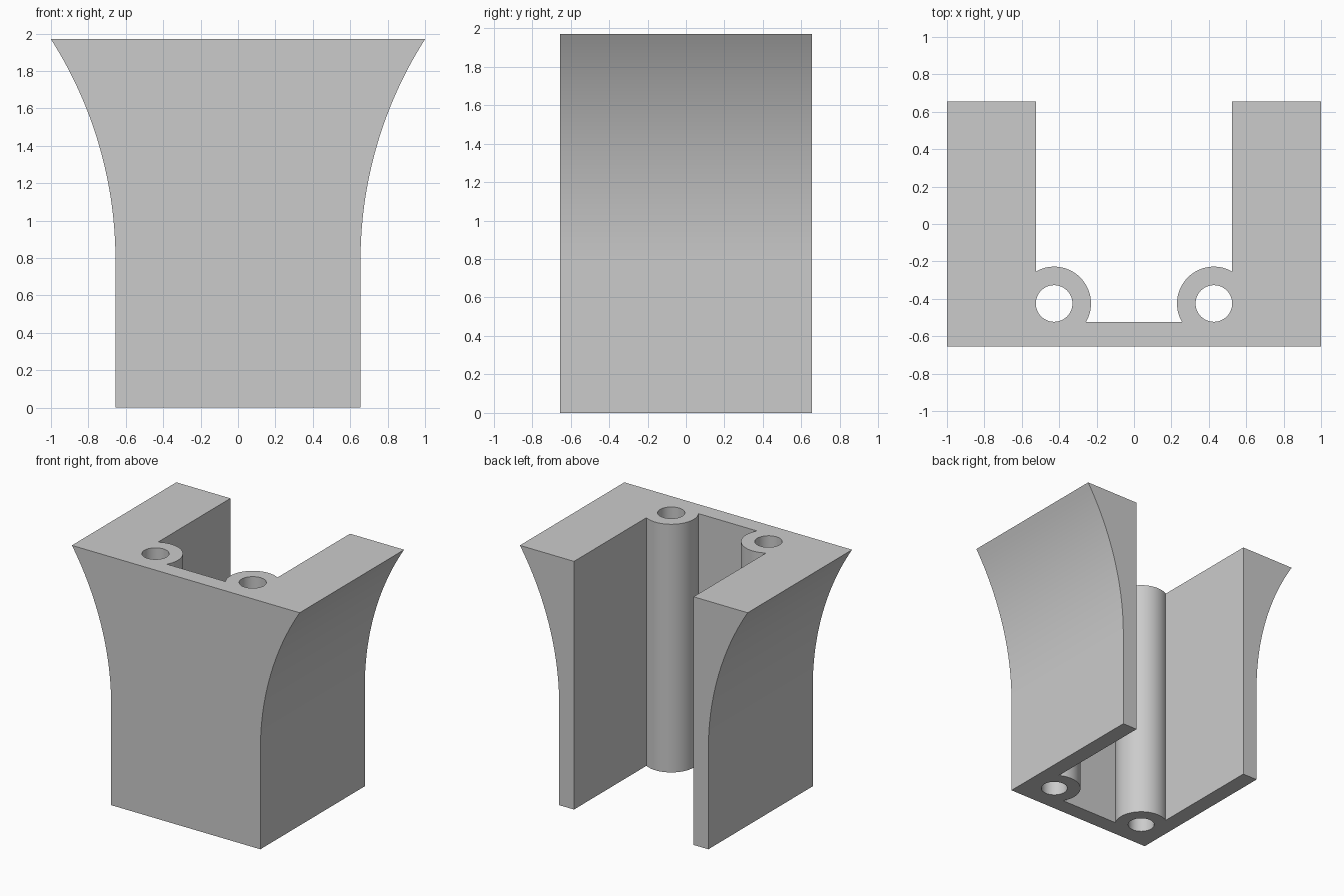
import bpy, bmesh
from math import sin, cos, asin, acos, pi, sqrt
from mathutils import Vector

default = bpy.data.objects.get("Cube")
if default:
    bpy.data.objects.remove(default, do_unlink=True)

HEIGHT, HALF = 1.97, 0.655            # overall height, half width of the base
INNER = 0.525                         # inner face of the walls
POST_X, POST_Y = 0.427, -0.425        # screw post centre
POST_R, HOLE_R = 0.197, 0.098
FLARE_Z, FLARE_R = 0.787, 2.2         # start and radius of the flared sides

grey = bpy.data.materials.new("light grey")
grey.use_nodes = True
colour = (0.6, 0.6, 0.6, 1)
grey.diffuse_color = colour
grey.node_tree.nodes["Principled BSDF"].inputs["Base Color"].default_value = colour


def prism(name, outline, direction):
    """Extrude a closed outline of 3D points along a direction."""
    bm = bmesh.new()
    face = bm.faces.new([bm.verts.new(p) for p in outline])
    ext = bmesh.ops.extrude_face_region(bm, geom=[face])
    verts = [g for g in ext["geom"] if isinstance(g, bmesh.types.BMVert)]
    bmesh.ops.translate(bm, verts=verts, vec=Vector(direction))
    bmesh.ops.recalc_face_normals(bm, faces=bm.faces[:])
    mesh = bpy.data.meshes.new(name)
    bm.to_mesh(mesh)
    bm.free()
    mesh.materials.append(grey)
    obj = bpy.data.objects.new(name, mesh)
    bpy.context.collection.objects.link(obj)
    return obj


def arc(cx, cy, r, start, end, steps):
    return [(cx + r * cos(start + (end - start) * i / steps),
             cy + r * sin(start + (end - start) * i / steps)) for i in range(steps + 1)]


def mirrored(half):
    """Close a right-hand half outline with its mirror image."""
    return half + [(-x, y) for x, y in reversed(half)]


# Flared body: front silhouette pushed through the depth
sweep = asin((HEIGHT - FLARE_Z) / FLARE_R)
side = [(HALF, 0)] + arc(HALF + FLARE_R, FLARE_Z, FLARE_R, pi, pi - sweep, 40)
side[-1] = (1, HEIGHT)
body = prism("flared_bracket", [(x, -HALF, z) for x, z in mirrored(side)], (0, 2 * HALF, 0))

# Open-backed cavity that leaves the two round posts standing in the corners
reach = INNER - POST_X
start = pi + asin((INNER + POST_Y) / POST_R)
plan = arc(POST_X, POST_Y, POST_R, start, acos(reach / POST_R), 40)
plan[0] = (plan[0][0], -INNER)
plan[-1] = (INNER, plan[-1][1])
plan.append((INNER, 1))
tall = (0, 0, HEIGHT + 0.2)
cutters = [prism("cavity_cutter", [(x, y, -0.1) for x, y in mirrored(plan)], tall)]

# Screw holes through the posts
for name, s in (("left", 1), ("right", -1)):
    ring = arc(s * POST_X, POST_Y, HOLE_R, 0, 2 * pi, 48)[:-1]
    cutters.append(prism(name + "_hole_cutter", [(x, y, -0.1) for x, y in ring], tall))

bpy.ops.object.select_all(action="DESELECT")
bpy.context.view_layer.objects.active = body
body.select_set(True)
for cutter in cutters:
    cutter.hide_render = True
    mod = body.modifiers.new(cutter.name, "BOOLEAN")
    mod.operation = "DIFFERENCE"
    mod.solver = "EXACT"
    mod.object = cutter
    bpy.ops.object.modifier_apply(modifier=mod.name)
    bpy.data.objects.remove(cutter, do_unlink=True)

bpy.ops.object.shade_smooth_by_angle(angle=pi / 6)
